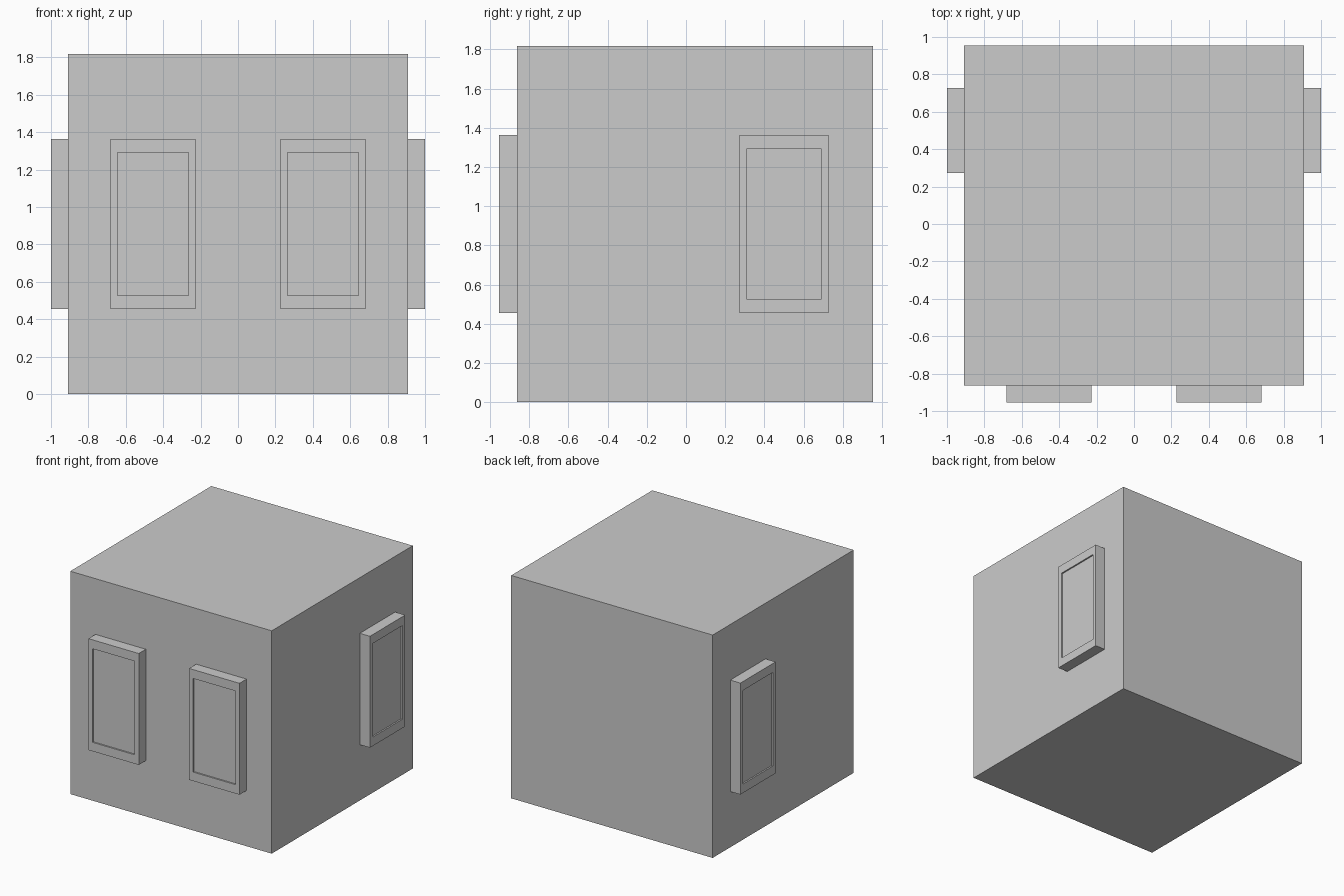
import bpy, bmesh
from math import radians
from mathutils import Matrix, Vector

if "Cube" in bpy.data.objects:
    bpy.data.objects.remove(bpy.data.objects["Cube"])

U = 1 / 11  # modelling grid unit


def finish(bm, name):
    bmesh.ops.recalc_face_normals(bm, faces=bm.faces[:])
    mesh = bpy.data.meshes.new(name)
    bm.to_mesh(mesh)
    bm.free()
    obj = bpy.data.objects.new(name, mesh)
    bpy.context.collection.objects.link(obj)
    return obj


def box(size, center):
    bm = bmesh.new()
    bmesh.ops.create_cube(bm, size=1, matrix=Matrix.Translation(center) @ Matrix.Diagonal((*size, 1)))
    return bm


def window(name, loc, angle):
    # Frame block projecting towards local -y
    bm = box((5 * U, U, 10 * U), (0, -U / 2, 0))
    face = min(bm.faces, key=lambda f: f.calc_center_median().y)
    # Inset border, then a shallow recess for the pane
    for scale, depth in ((0.84, 0), (1, 0.012)):
        face = bmesh.ops.extrude_discrete_faces(bm, faces=[face])["faces"][0]
        for v in face.verts:
            v.co = Vector((v.co.x * scale, v.co.y + depth, v.co.z * scale))
    obj = finish(bm, name)
    obj.location = loc
    obj.rotation_euler.z = radians(angle)


# Main block of the building
finish(box((20 * U, 20 * U, 20 * U), (0, U / 2, 10 * U)), "building_block")

# Two front windows and one window on each side wall
for side, s in (("left", -1), ("right", 1)):
    window(f"front_window_{side}", (s * 5 * U, -9.5 * U, 10 * U), 0)
    window(f"side_window_{side}", (s * 10 * U, 5.5 * U, 10 * U), s * 90)
